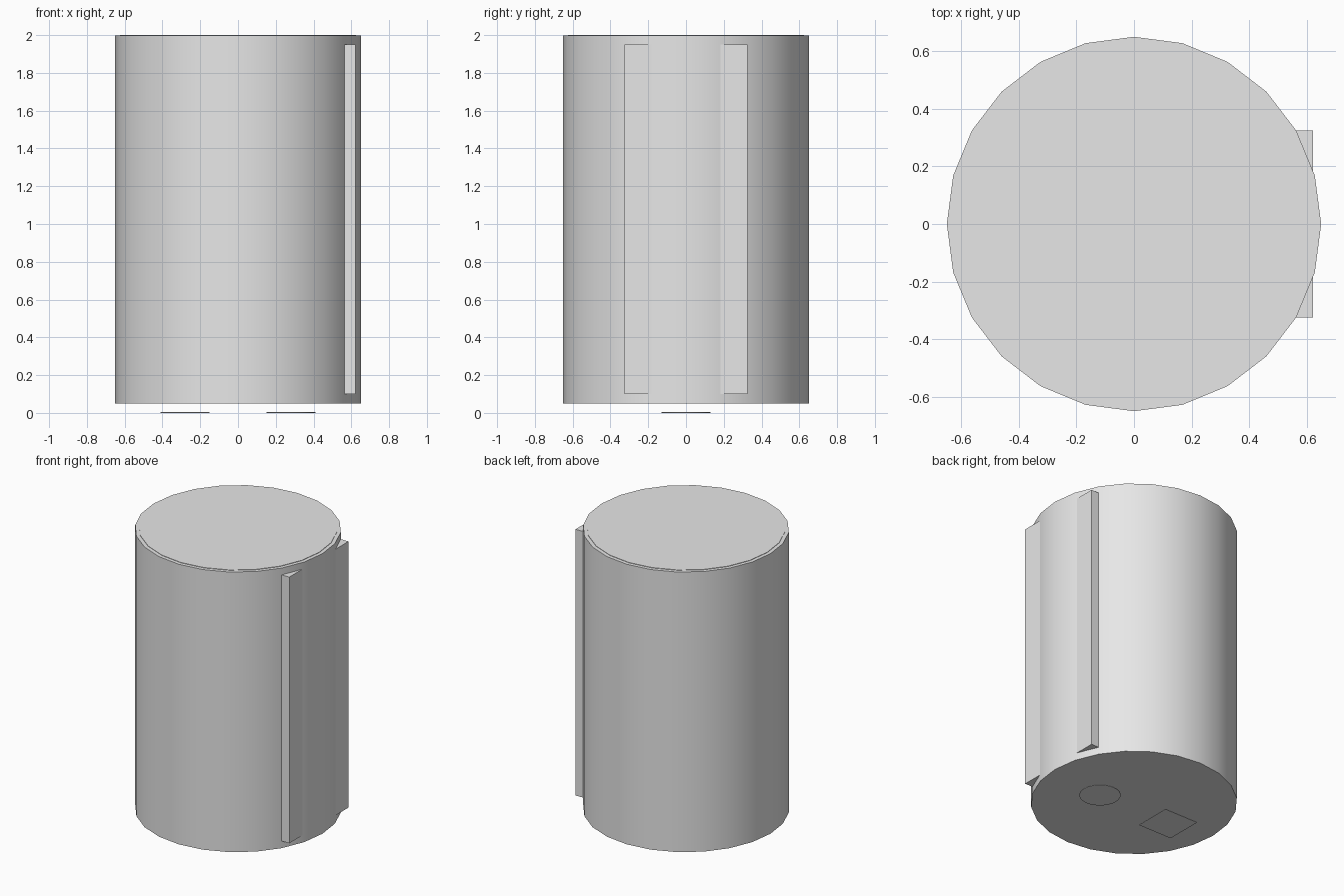
import bpy
import math

if "Cube" in bpy.data.objects:
    bpy.data.objects.remove(bpy.data.objects["Cube"], do_unlink=True)

# Single plain grey
grey = bpy.data.materials.new("plain_grey")
grey.use_nodes = True
colour = (0.8, 0.8, 0.8, 1)
grey.diffuse_color = colour
grey.node_tree.nodes["Principled BSDF"].inputs["Base Color"].default_value = colour


def finish(name):
    obj = bpy.context.object
    obj.name = name
    obj.data.materials.append(grey)
    return obj


def drum(name, radius, bottom, top, sides, x=0):
    bpy.ops.mesh.primitive_cylinder_add(
        vertices=sides, radius=radius, depth=top - bottom,
        location=(x, 0, (bottom + top) / 2))
    bpy.ops.object.shade_smooth_by_angle(angle=math.radians(30))
    return finish(name)


def box(name, size, centre):
    bpy.ops.mesh.primitive_cube_add(size=1, location=centre)
    obj = finish(name)
    obj.scale = size
    bpy.ops.object.transform_apply(location=False, rotation=False, scale=True)
    return obj


# Main body with a barely raised lid
drum("body", 0.65, 0.05, 1.997, 24)
drum("lid", 0.625, 1.99, 2.0, 24)

# Flat panel sunk into the side, its two edges standing proud
box("side_panel", (0.06, 0.65, 1.85), (0.592, 0, 1.025))

# Thin pads below the base: one round, one square
drum("round_pad", 0.13, 0, 0.004, 32, x=0.28)
box("square_pad", (0.26, 0.26, 0.004), (-0.28, 0, 0.002))
